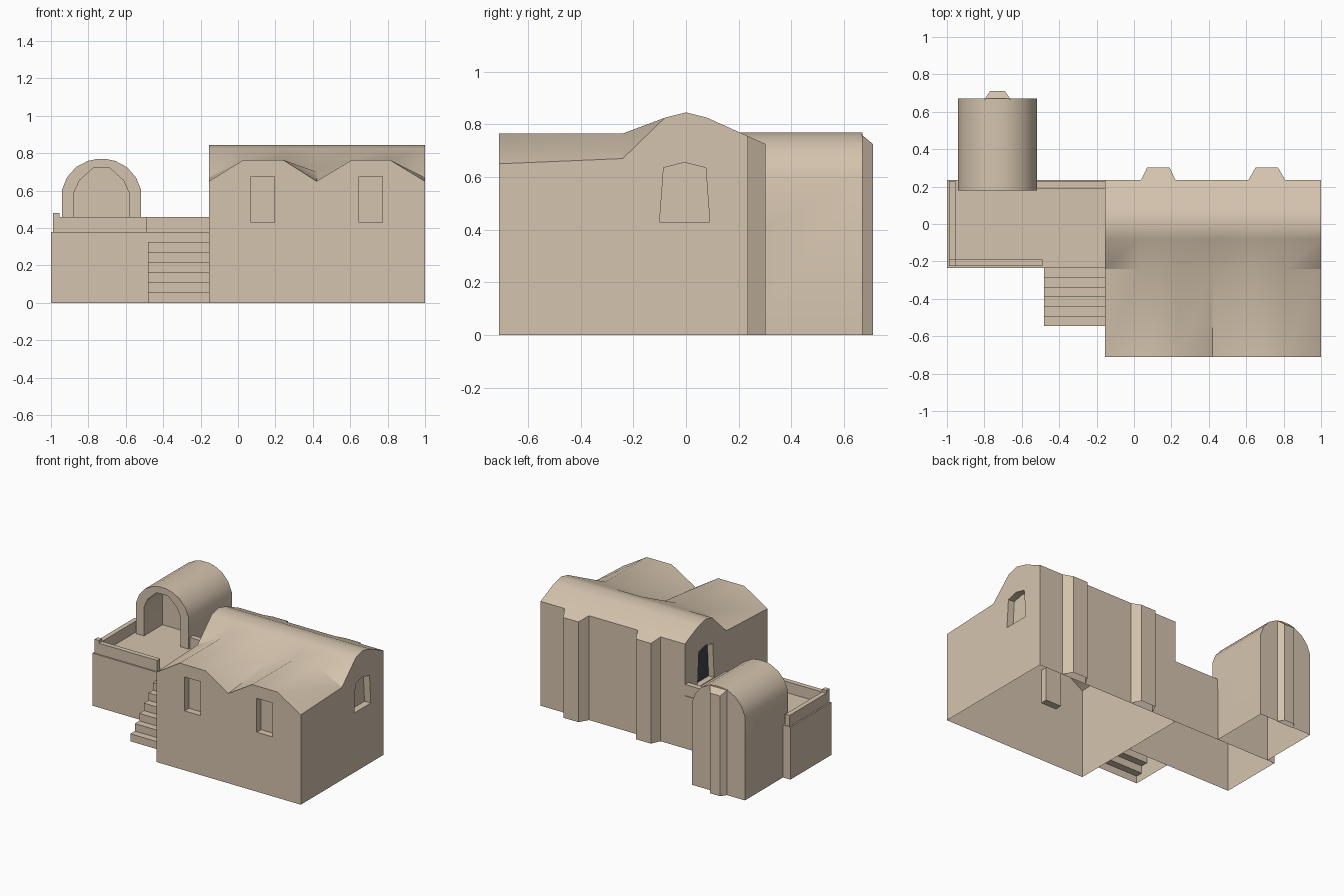
import bpy, bmesh
from math import radians

if "Cube" in bpy.data.objects:
    bpy.data.objects.remove(bpy.data.objects["Cube"])


def material(name, rgb):
    m = bpy.data.materials.new(name)
    m.use_nodes = True
    m.diffuse_color = (*rgb, 1)
    m.node_tree.nodes["Principled BSDF"].inputs["Base Color"].default_value = (*rgb, 1)
    return m


CLAY = material("sand_plaster", (0.66, 0.55, 0.42))
DARK = material("dark_opening", (0.05, 0.055, 0.065))


def finish(name, bm, mat=CLAY):
    bmesh.ops.recalc_face_normals(bm, faces=bm.faces)
    mesh = bpy.data.meshes.new(name)
    bm.to_mesh(mesh)
    bm.free()
    mesh.materials.append(mat)
    ob = bpy.data.objects.new(name, mesh)
    bpy.context.collection.objects.link(ob)
    return ob


def prism(name, pts, axis, a, b, mat=CLAY):
    """Extrude a 2D outline along an axis from a to b."""
    place = {"x": lambda p, t: (t, p[0], p[1]),
             "y": lambda p, t: (p[0], t, p[1]),
             "z": lambda p, t: (p[0], p[1], t)}[axis]
    bm = bmesh.new()
    ends = [[bm.verts.new(place(p, t)) for p in pts] for t in (a, b)]
    for ring in ends:
        bm.faces.new(ring)
    for i in range(len(pts)):
        j = (i + 1) % len(pts)
        bm.faces.new((ends[0][i], ends[0][j], ends[1][j], ends[1][i]))
    return finish(name, bm, mat)


def rect(u0, u1, v0, v1):
    return [(u0, v0), (u1, v0), (u1, v1), (u0, v1)]


def box(name, x0, x1, y0, y1, z0, z1):
    return prism(name, rect(x0, x1, y0, y1), "z", z0, z1)


def cut(ob, cutters):
    for c in cutters:
        c.hide_render = True
        mod = ob.modifiers.new("opening", "BOOLEAN")
        mod.operation, mod.solver, mod.object = "DIFFERENCE", "EXACT", c
    graph = bpy.context.evaluated_depsgraph_get()
    mesh = bpy.data.meshes.new_from_object(ob.evaluated_get(graph))
    ob.modifiers.clear()
    ob.data = mesh
    for c in cutters:
        bpy.data.objects.remove(c)


def open_bottom(ob):
    """The walls are a shell without a ground face."""
    bm = bmesh.new()
    bm.from_mesh(ob.data)
    low = [f for f in bm.faces if all(v.co.z < 0.001 for v in f.verts)]
    bmesh.ops.delete(bm, geom=low, context="FACES")
    bm.to_mesh(ob.data)
    bm.free()


def smooth(ob):
    bpy.ops.object.select_all(action="DESELECT")
    ob.select_set(True)
    bpy.context.view_layer.objects.active = ob
    bpy.ops.object.shade_smooth_by_angle(angle=radians(32))


# Main hall: a long vault with two cross vaults running to the front
WEST = -0.155
cols = [WEST, 0.03, 0.24, 0.42, 0.61, 0.81, 1.0]
front = [0.65, 0.765, 0.765, 0.65, 0.765, 0.765, 0.65]
fold = [0.67, 0.765, 0.765, 0.70, 0.765, 0.765, 0.67]
rows = [(-0.71, front), (-0.24, fold)]
rows += [(y, [z] * 7) for y, z in ((-0.08, 0.825), (0, 0.845), (0.08, 0.825), (0.235, 0.755))]
bm = bmesh.new()
grid = [[bm.verts.new((x, y, z)) for x, z in zip(cols, zs)] for y, zs in rows]
for r0, r1 in zip(grid, grid[1:]):
    for i in range(len(cols) - 1):
        bm.faces.new((r0[i], r0[i + 1], r1[i + 1], r1[i]))
sw, se, ne, nw = [bm.verts.new((x, y, 0)) for x, y in
                  ((WEST, -0.71), (1, -0.71), (1, 0.235), (WEST, 0.235))]
bm.faces.new(grid[0] + [se, sw])
bm.faces.new(grid[-1] + [ne, nw])
bm.faces.new([r[0] for r in grid] + [nw, sw])
bm.faces.new([r[-1] for r in grid] + [ne, se])
bm.faces.new((sw, se, ne, nw))
hall = finish("main_hall", bm)


def pointed(sill):
    return [(-0.10, sill), (0.09, sill), (0.075, 0.635), (-0.005, 0.655), (-0.085, 0.635)]


openings = [prism("front_window_cutter", rect(x, x + 0.125, 0.43, 0.675), "y", -0.8, -0.66)
            for x in (0.07, 0.647)]
openings.append(prism("side_window_cutter", pointed(0.43), "x", 0.95, 1.1))
openings.append(prism("door_cutter", pointed(0.385), "x", -0.3, WEST + 0.05))
cut(hall, openings)
open_bottom(hall)
smooth(hall)
prism("door_panel", pointed(0.385), "x", WEST + 0.044, WEST + 0.05, DARK)


# Tapered buttresses with sloping tops
def buttress(name, cx, y0, y1, half0, half1, z0, z1):
    bm = bmesh.new()
    plan = [(cx - half0, y0, z0), (cx + half0, y0, z0), (cx + half1, y1, z1), (cx - half1, y1, z1)]
    top = [bm.verts.new(p) for p in plan]
    base = [bm.verts.new((x, y, 0)) for x, y, z in plan]
    bm.faces.new(top)
    for i in range(3):
        bm.faces.new((top[i], top[i + 1], base[i + 1], base[i]))
    bm.faces.new((top[3], top[0], base[0], base[3]))
    return finish(name, bm)


buttress("hall_buttress_inner", 0.13, 0.235, 0.302, 0.092, 0.06, 0.755, 0.725)
buttress("hall_buttress_outer", 0.71, 0.235, 0.302, 0.098, 0.06, 0.755, 0.725)
buttress("vault_buttress", -0.73, 0.665, 0.71, 0.07, 0.04, 0.762, 0.725)

# Terrace block with low parapets
FLOOR = 0.38
open_bottom(box("terrace", -1, WEST, -0.235, 0.235, 0, FLOOR))
box("front_parapet", -0.955, -0.49, -0.225, -0.19, FLOOR, 0.46)
box("side_parapet", -0.99, -0.955, -0.19, 0.23, FLOOR, 0.46)
box("back_parapet", -0.52, WEST, 0.19, 0.23, FLOOR, 0.46)
box("corner_post", -0.99, -0.955, -0.225, -0.19, FLOOR, 0.48)


# Barrel-vaulted chamber with an arched niche
def arch(cx, half, base):
    right = [(cx + w, z) for w, z in half]
    left = [(cx - w, z) for w, z in reversed(half)]
    return [(cx + half[0][0], base)] + right + left + [(cx - half[0][0], base)]


outer = [(0.211, 0.605), (0.185, 0.67), (0.137, 0.725), (0.075, 0.758), (0.03, 0.768)]
inner = [(0.147, 0.59), (0.117, 0.655), (0.045, 0.72)]
vault = prism("vaulted_chamber", arch(-0.73, outer, 0), "y", 0.178, 0.67)
cut(vault, [prism("niche_cutter", arch(-0.73, inner, FLOOR), "y", 0.1, 0.39),
            box("footing_cutter", -1.1, -0.4, 0.1, 0.235, -0.1, FLOOR - 0.01)])
open_bottom(vault)
smooth(vault)

# Outside stairs up to the terrace
STEPS = 6
rise, run = FLOOR / (STEPS + 1), 0.31 / STEPS
profile = [(-0.235, 0), (-0.545, 0)]
for i in range(STEPS):
    y = -0.545 + i * run
    profile += [(y, (i + 1) * rise), (y + run, (i + 1) * rise)]
open_bottom(prism("stairs", profile, "x", -0.48, WEST))
